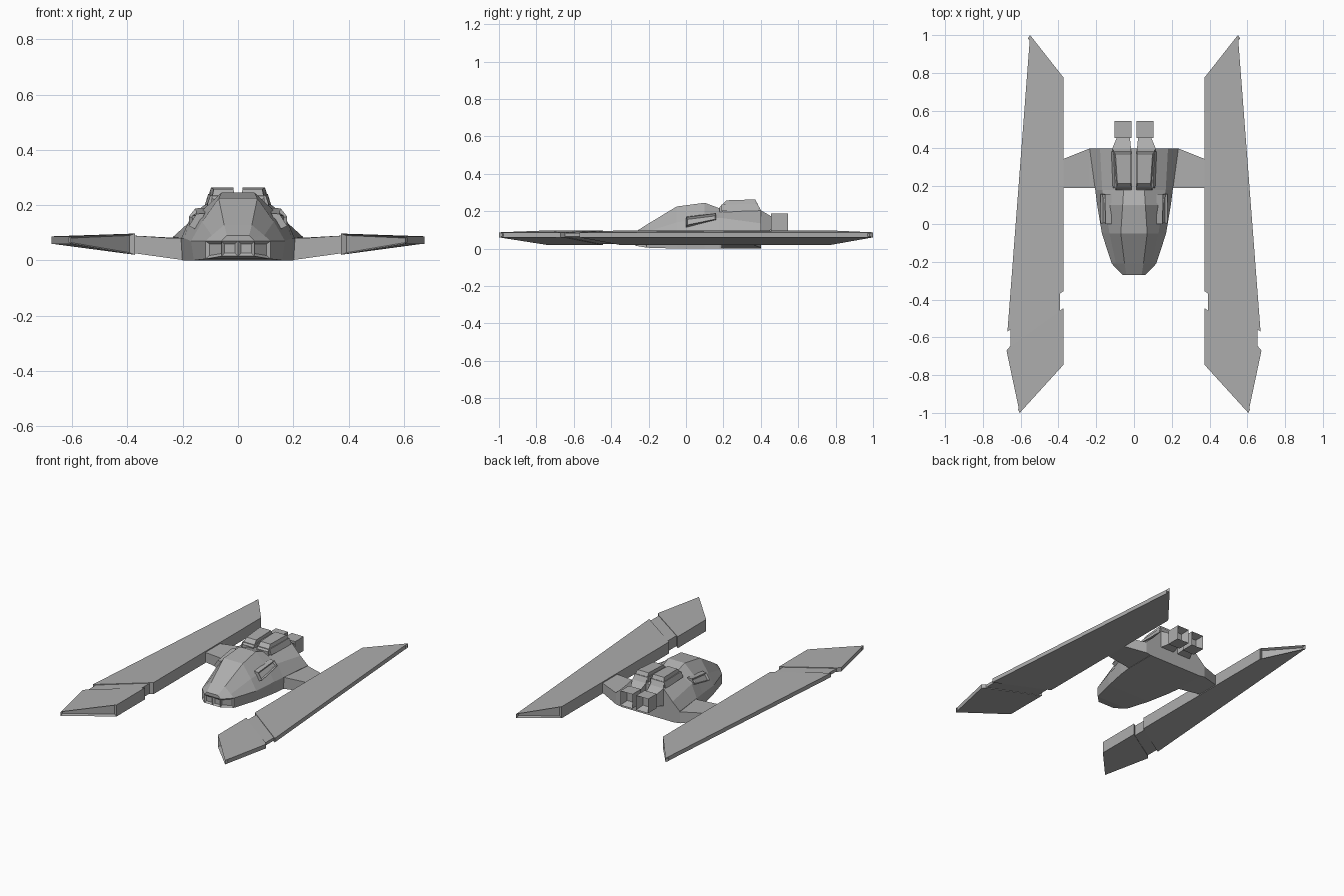
import bpy
import bmesh

cube = bpy.data.objects.get("Cube")
if cube:
    bpy.data.objects.remove(cube)

grey = bpy.data.materials.new("hull_grey")
grey.use_nodes = True
grey.diffuse_color = (0.42, 0.42, 0.42, 1)
grey.node_tree.nodes["Principled BSDF"].inputs["Base Color"].default_value = grey.diffuse_color


def loft(name, rings, closed=True, caps=True, recess=None, rim=0.008, depth=0.015, extra=None):
    """Skin rings of points, sink the faces chosen by recess(centre, normal), mirror in x."""
    bm = bmesh.new()
    rows = [[bm.verts.new(p) for p in ring] for ring in rings]
    n = len(rows[0])
    for a, b in zip(rows, rows[1:]):
        for i in range(n if closed else n - 1):
            j = (i + 1) % n
            bm.faces.new((a[i], a[j], b[j], b[i]))
    if caps:
        bm.faces.new(rows[0])
        bm.faces.new(rows[-1])
    if extra:
        extra(bm, rows)
    bmesh.ops.recalc_face_normals(bm, faces=bm.faces)
    if recess:
        bm.normal_update()
        chosen = [f for f in bm.faces if recess(f.calc_center_median(), f.normal)]
        bmesh.ops.inset_individual(bm, faces=chosen, thickness=rim, depth=-depth, use_even_offset=True)
    mesh = bpy.data.meshes.new(name)
    bm.to_mesh(mesh)
    bm.free()
    mesh.materials.append(grey)
    obj = bpy.data.objects.new(name, mesh)
    bpy.context.collection.objects.link(obj)
    mirror = obj.modifiers.new("mirror", 'MIRROR')
    mirror.merge_threshold = 0.0005
    return obj


def along_y(stations):
    """Turn (y, [(x, z), ...]) stations into rings."""
    return [[(x, y, z) for x, z in pts] for y, pts in stations]


def box_ring(x0, x1, z0, z1, lean=0.0):
    return [(x0, z0), (x1 + lean, z0), (x1, z1), (x0, z1)]


# Hull half: belly edge, chine, shoulder and roof edge at each station
def hull_ring(belly, chine, shoulder, roof):
    return [(0, belly[1]), belly, chine, shoulder, roof, (0, roof[1])]


def hull_caps(bm, rows):
    a, b = rows[0], rows[-1]
    mid = bm.verts.new((0, a[2].co.y, a[2].co.z))
    bm.faces.new((a[0], a[1], a[2], mid))
    bm.faces.new((mid, *a[2:]))
    bm.faces.new(b)


hull = [
    (-0.27, hull_ring((0.06, 0.015), (0.06, 0.07), (0.05, 0.08), (0.04, 0.09))),
    (-0.21, hull_ring((0.118, 0.005), (0.118, 0.07), (0.095, 0.09), (0.05, 0.128))),
    (-0.05, hull_ring((0.16, 0.0), (0.17, 0.07), (0.13, 0.14), (0.07, 0.225))),
    (0.10, hull_ring((0.19, 0.0), (0.195, 0.08), (0.152, 0.16), (0.06, 0.245))),
    (0.18, hull_ring((0.2, 0.0), (0.205, 0.08), (0.168, 0.165), (0.055, 0.215))),
    (0.40, hull_ring((0.2, 0.0), (0.235, 0.085), (0.18, 0.135), (0.115, 0.205))),
]
loft("hull", along_y(hull), closed=False, caps=False, extra=hull_caps, rim=0.011, depth=0.01,
     recess=lambda c, n: c.y < -0.2 and c.z < 0.06 and abs(n.z) < 0.5)

# Side intakes set into the flanks
loft("side_intake", along_y([
    (0.0, [(0.12, 0.17), (0.15, 0.168), (0.178, 0.125), (0.15, 0.11)]),
    (0.16, [(0.12, 0.19), (0.155, 0.188), (0.178, 0.158), (0.15, 0.145)])]),
    recess=lambda c, n: n.x > 0.6 and n.z > 0.2, rim=0.007, depth=0.012)

# Short wings joining the hull to the pods
loft("wing", [
    [(0.19, 0.19, 0), (0.19, 0.4, 0), (0.19, 0.4, 0.08), (0.19, 0.19, 0.08)],
    [(0.235, 0.19, 0.006), (0.235, 0.4, 0.006), (0.235, 0.4, 0.082), (0.235, 0.19, 0.08)],
    [(0.385, 0.19, 0.027), (0.385, 0.34, 0.027), (0.385, 0.34, 0.09), (0.385, 0.19, 0.09)]])

# Twin engine fairings on the back
loft("engine_fairing", along_y([
    (0.18, box_ring(0.012, 0.095, 0.15, 0.222, 0.01)),
    (0.215, box_ring(0.016, 0.088, 0.15, 0.258, 0.03)),
    (0.37, box_ring(0.016, 0.098, 0.15, 0.263, 0.025)),
    (0.40, box_ring(0.016, 0.115, 0.09, 0.205)),
    (0.46, box_ring(0.022, 0.09, 0.1, 0.17))]))

# Raised rim around each fairing
loft("fairing_rim", along_y([
    (0.19, box_ring(0.01, 0.1, 0.2, 0.235, 0.012)),
    (0.385, box_ring(0.01, 0.108, 0.2, 0.24, 0.012))]))

# Engine nozzles, hollow at the rear
loft("engine_nozzle", along_y([
    (0.455, box_ring(0.014, 0.102, 0.092, 0.187)),
    (0.545, box_ring(0.014, 0.102, 0.092, 0.187))]),
    recess=lambda c, n: n.y > 0.9, rim=0.016, depth=0.05)


# Pods: wedge slabs, deep on the inner edge and thin on the outer edge
def pod(name, outline, shrink=0.0):
    low = {"in": 0.02, "out": 0.06}
    high = {"in": 0.097, "out": 0.087}
    rings = [[(x, y, low[e] + shrink) for x, y, e in outline],
             [(x, y, high[e] - shrink) for x, y, e in outline]]
    loft(name, rings, rim=0.007, depth=0.02,
         recess=lambda c, n: abs(c.y) > 0.8 and n.x < -0.3 and abs(n.y) > 0.4)


pod("pod_rear", [(0.373, 0.775, "in"), (0.55, 1.0, "out"), (0.67, -0.57, "out"), (0.373, -0.355, "in")])
pod("pod_neck", [(0.392, -0.34, "in"), (0.655, -0.54, "out"), (0.655, -0.66, "out"), (0.392, -0.47, "in")], 0.004)
pod("pod_front", [(0.373, -0.445, "in"), (0.658, -0.65, "out"), (0.675, -0.67, "out"),
                  (0.605, -1.0, "out"), (0.373, -0.745, "in")])
